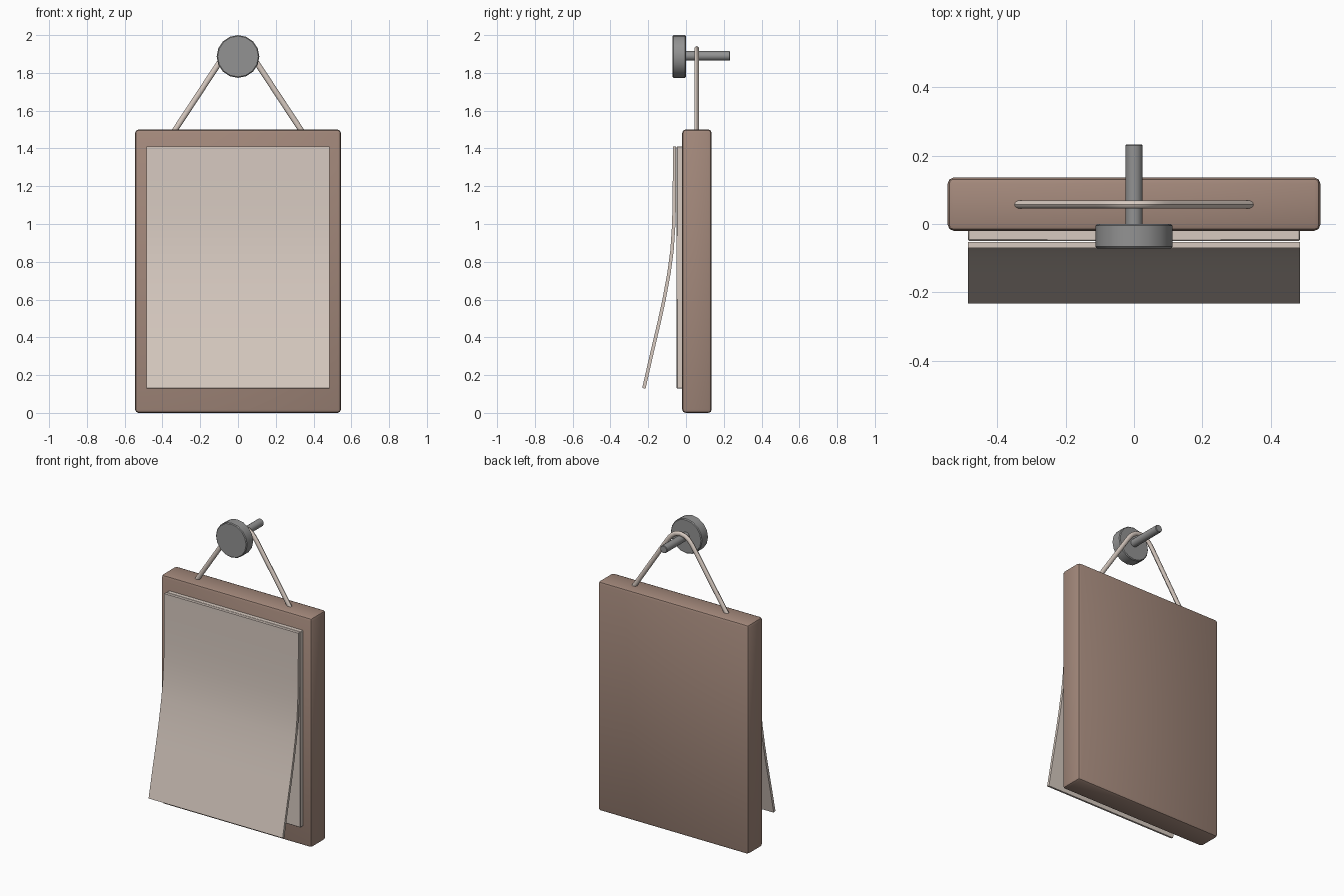
import bpy, bmesh, math
from mathutils import Vector

if "Cube" in bpy.data.objects:
    bpy.data.objects.remove(bpy.data.objects["Cube"])


def material(name, rgb):
    m = bpy.data.materials.new(name)
    m.diffuse_color = (*rgb, 1)
    m.use_nodes = True
    m.node_tree.nodes["Principled BSDF"].inputs["Base Color"].default_value = m.diffuse_color
    return m


BROWN = material("brown wood", (0.37, 0.25, 0.20))
PAPER = material("warm paper", (0.68, 0.59, 0.53))
GREY = material("grey metal", (0.29, 0.29, 0.29))


def finish(obj, name, mat, angle=40):
    obj.name = name
    obj.data.materials.append(mat)
    bpy.ops.object.select_all(action='DESELECT')
    obj.select_set(True)
    bpy.context.view_layer.objects.active = obj
    bpy.ops.object.shade_smooth_by_angle(angle=math.radians(angle))
    return obj


def bm_object(bm):
    bmesh.ops.recalc_face_normals(bm, faces=bm.faces)
    me = bpy.data.meshes.new("part")
    bm.to_mesh(me)
    bm.free()
    obj = bpy.data.objects.new("part", me)
    bpy.context.collection.objects.link(obj)
    return obj


def box(name, lo, hi, mat, bevel, segments=1):
    lo, hi = Vector(lo), Vector(hi)
    bm = bmesh.new()
    bmesh.ops.create_cube(bm, size=1)
    for v in bm.verts:
        v.co = (lo + hi) / 2 + v.co * (hi - lo)
    bmesh.ops.bevel(bm, geom=bm.edges[:], offset=bevel, segments=segments,
                    profile=0.5, affect='EDGES')
    return finish(bm_object(bm), name, mat)


def rod(name, radius, y0, y1, z, sides, bevel, mat):
    bpy.ops.mesh.primitive_cylinder_add(vertices=sides, radius=radius, depth=y1 - y0,
                                        location=(0, (y0 + y1) / 2, z),
                                        rotation=(math.pi / 2, 0, 0))
    obj = bpy.context.object
    mod = obj.modifiers.new("soft rim", 'BEVEL')
    mod.width = bevel
    mod.limit_method = 'ANGLE'
    mod.angle_limit = math.radians(60)
    return finish(obj, name, mat)


def tube(name, points, y, radius, mat, sides=10):
    # sweep a circle along a path in the xz plane
    bm = bmesh.new()
    rings = []
    for i, (x, z) in enumerate(points):
        a, b = points[max(i - 1, 0)], points[min(i + 1, len(points) - 1)]
        d = Vector((b[0] - a[0], 0, b[1] - a[1])).normalized()
        n = Vector((-d.z, 0, d.x))
        c = Vector((x, y, z))
        rings.append([bm.verts.new(c + radius * (1.2 * n * math.cos(t) + Vector((0, 1, 0)) * math.sin(t)))
                      for t in (2 * math.pi * k / sides for k in range(sides))])
    for r, s in zip(rings, rings[1:]):
        for k in range(sides):
            j = (k + 1) % sides
            bm.faces.new((r[k], r[j], s[j], s[k]))
    bm.faces.new(rings[0])
    bm.faces.new(rings[-1])
    return finish(bm_object(bm), name, mat)


# backing board and paper stack
box("board", (-0.545, -0.02, 0), (0.545, 0.136, 1.5), BROWN, 0.018, 2)
box("paper_stack", (-0.485, -0.049, 0.13), (0.485, -0.015, 1.41), PAPER, 0.003)

# front sheet, curling away from the stack toward the bottom
profile = [(-0.061, 1.41), (-0.061, 1.25), (-0.062, 1.1), (-0.066, 0.98), (-0.074, 0.86),
           (-0.09, 0.74), (-0.116, 0.6), (-0.142, 0.48), (-0.182, 0.31), (-0.223, 0.13)]
bm = bmesh.new()
rows = []
for i, (y, z) in enumerate(profile):
    a, b = profile[max(i - 1, 0)], profile[min(i + 1, len(profile) - 1)]
    d = Vector((0, b[0] - a[0], b[1] - a[1])).normalized()
    n = Vector((0, -d.z, d.y)) * 0.009
    rows.append([bm.verts.new(Vector((x, y, z)) + s * n)
                 for x, s in ((-0.485, 1), (0.485, 1), (0.485, -1), (-0.485, -1))])
for r, s in zip(rows, rows[1:]):
    for k in range(4):
        j = (k + 1) % 4
        bm.faces.new((r[k], r[j], s[j], s[k]))
bm.faces.new(rows[0])
bm.faces.new(rows[-1])
finish(bm_object(bm), "curled_sheet", PAPER)

# hanging cord draped over the nail
half = [(0.345, 1.48), (0.1, 1.852), (0.08, 1.88), (0.06, 1.902), (0.035, 1.919)]
path = [(-x, z) for x, z in half] + [(0, 1.927)] + half[::-1]
tube("hanging_cord", path, 0.057, 0.0125, PAPER)

# nail
rod("nail_head", 0.113, -0.071, 0.0, 1.887, 16, 0.005, GREY)
rod("nail_shaft", 0.025, -0.005, 0.233, 1.89, 16, 0.003, GREY)
